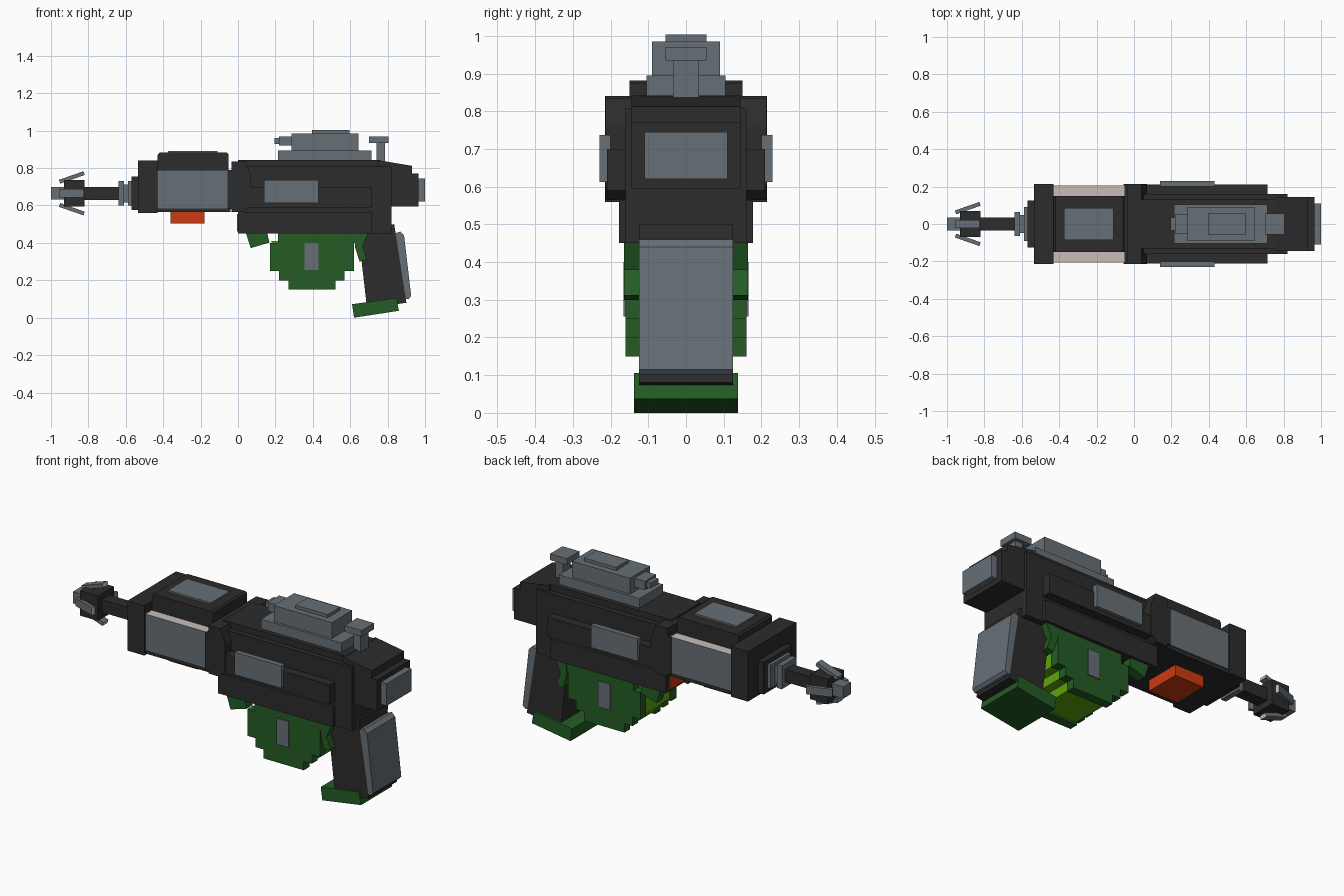
import bpy
import math
from mathutils import Vector, Matrix

if "Cube" in bpy.data.objects:
    bpy.data.objects.remove(bpy.data.objects["Cube"])


def material(name, rgb):
    m = bpy.data.materials.new(name)
    m.use_nodes = True
    m.diffuse_color = (*rgb, 1)
    m.node_tree.nodes["Principled BSDF"].inputs["Base Color"].default_value = (*rgb, 1)
    return m


dark = material("charcoal", (.025, .025, .025))
grey = material("steel grey", (.135, .16, .18))
green = material("dark green", (.017, .108, .018))
lime = material("lime green", (.11, .38, .004))
orange = material("orange", (.6, .043, .005))
pale = material("pale grey", (.58, .51, .49))


def prism(name, profile, y0, y1, mat):
    """Extrude an x-z outline from y0 to y1."""
    n = len(profile)
    verts = [(x, y, z) for y in (y0, y1) for x, z in profile]
    faces = [tuple(range(n)), tuple(range(2 * n - 1, n - 1, -1))]
    faces += [(i, i + n, (i + 1) % n + n, (i + 1) % n) for i in range(n)]
    mesh = bpy.data.meshes.new(name)
    mesh.from_pydata(verts, [], faces)
    mesh.materials.append(mat)
    ob = bpy.data.objects.new(name, mesh)
    bpy.context.collection.objects.link(ob)
    # Consistent outward normals
    import bmesh
    bm = bmesh.new()
    bm.from_mesh(mesh)
    bmesh.ops.recalc_face_normals(bm, faces=bm.faces)
    bm.to_mesh(mesh)
    bm.free()
    return ob


def rect(x0, x1, z0, z1):
    return [(x0, z0), (x1, z0), (x1, z1), (x0, z1)]


def box(name, x0, x1, w, z0, z1, mat):
    """Box centred on y with half width w."""
    return prism(name, rect(x0, x1, z0, z1), -w, w, mat)


def pair(name, profile, y0, y1, mat):
    """The same outline on both sides."""
    return [prism("right_" + name, profile, -y1, -y0, mat),
            prism("left_" + name, profile, y0, y1, mat)]


def paint(ob, mat, direction):
    """Second colour on faces that look along a direction."""
    ob.data.materials.append(mat)
    for p in ob.data.polygons:
        if p.normal.dot(Vector(direction)) > .8:
            p.material_index = 1


# Muzzle and barrel
AXIS = .665
for name, x0, x1, w, h, mat in [
        ("muzzle_tip", -1, -.92, .035, .033, grey),
        ("muzzle_block", -.93, -.82, .07, .07, dark),
        ("barrel", -.83, -.58, .035, .035, dark),
        ("barrel_collar", -.64, -.61, .065, .065, grey),
        ("barrel_neck", -.61, -.585, .048, .048, grey),
        ("nose_plate", -.587, -.568, .09, .065, grey),
        ("nose_base", -.57, -.53, .125, .09, dark)]:
    box(name, x0, x1, w, AXIS - h, AXIS + h, mat)

# Four flared prongs around the muzzle
for i, side in enumerate(("top", "right", "bottom", "left")):
    prong = prism(side + "_prong", [(-.95, .052), (-.82, .098), (-.826, .118), (-.958, .072)],
                  -.022, .022, grey)
    paint(prong, pale, (1, 0, 0))
    prong.data.transform(Matrix.Translation((0, 0, AXIS)) @ Matrix.Rotation(i * math.pi / 2, 4, 'X'))

# Front housing
box("front_block", -.535, -.43, .215, .56, .84, dark)
box("front_core", -.43, -.04, .2, .565, .78, dark)
for panel in pair("housing_panel", rect(-.43, -.05, .585, .79), .15, .206, grey):
    paint(panel, pale, (0, 0, 1))
prism("housing_lid", [(-.43, .77), (-.05, .77), (-.05, .875), (-.06, .882), (-.42, .882), (-.43, .87)],
      -.15, .15, dark)
box("lid_plate", -.375, -.11, .085, .88, .892, grey)
box("under_light", -.36, -.18, .1, .505, .57, orange)

# Centre collar
prism("centre_collar", [(-.035, .565), (.03, .565), (.07, .6), (.07, .76), (.04, .835),
                        (-.035, .835), (-.035, .79), (-.055, .79), (-.055, .58), (-.035, .58)],
      -.213, .213, dark)

# Main receiver
box("receiver", 0, .82, .16, .56, .808, dark)
box("receiver_ridge", 0, .76, .13, .8, .842, dark)
box("lower_receiver", 0, .715, .178, .45, .565, dark)
box("rear_column", .7, .82, .16, .45, .57, dark)
box("front_glow_plate", -.006, .001, .15, .46, .555, orange)
pair("side_rail", rect(.06, .715, .59, .7), .15, .21, dark)
pair("side_plate", rect(.14, .43, .612, .737), .2, .23, grey)
prism("rear_housing", [(.75, .842), (.93, .812), (.93, .77), (.965, .77), (.965, .595), (.75, .595)],
      -.145, .145, dark)
box("rear_cap", .96, 1, .11, .62, .745, grey)

# Scope and rear sight
box("scope_base", .215, .715, .105, .835, .895, grey)
box("scope_body", .285, .645, .09, .89, .985, grey)
box("scope_top", .395, .595, .055, .98, 1.003, grey)
box("scope_nub", .22, .29, .05, .92, .97, grey)
box("scope_lens", .195, .225, .035, .93, .96, grey)
box("sight_stem", .74, .785, .035, .83, .94, grey)
box("sight_cap", .7, .805, .055, .935, .97, grey)

# Stepped magazine: lime core between green side plates
steps = [(.17, .4), (.17, .25), (.22, .25), (.22, .2), (.27, .2), (.27, .15), (.52, .15),
         (.52, .2), (.57, .2), (.57, .25), (.62, .25), (.62, .4), (.66, .4), (.66, .46),
         (.215, .46), (.215, .4)]
pair("magazine_side", steps, .11, .16, green)
inner = [(x + (.01 if x < .4 else -.01), z + .01) for x, z in steps]
prism("magazine_core", inner, -.11, .11, lime)
pair("magazine_badge", rect(.355, .43, .255, .4), .158, .166, grey)
pair("front_flap", [(.04, .46), (.068, .372), (.168, .402), (.155, .46)], .11, .164, green)
pair("rear_flap", [(.63, .46), (.625, .38), (.65, .3), (.69, .312), (.665, .38), (.7, .46)],
     .11, .164, green)

# Grip
prism("grip", [(.64, .48), (.835, .5), (.9, .08), (.69, .05)], -.125, .125, dark)
prism("grip_back", [(.835, .45), (.868, .46), (.888, .44), (.926, .115), (.912, .1), (.885, .1)],
      -.125, .125, grey)
prism("grip_foot", [(.61, .072), (.848, .106), (.86, .037), (.62, 0)], -.138, .138, green)
